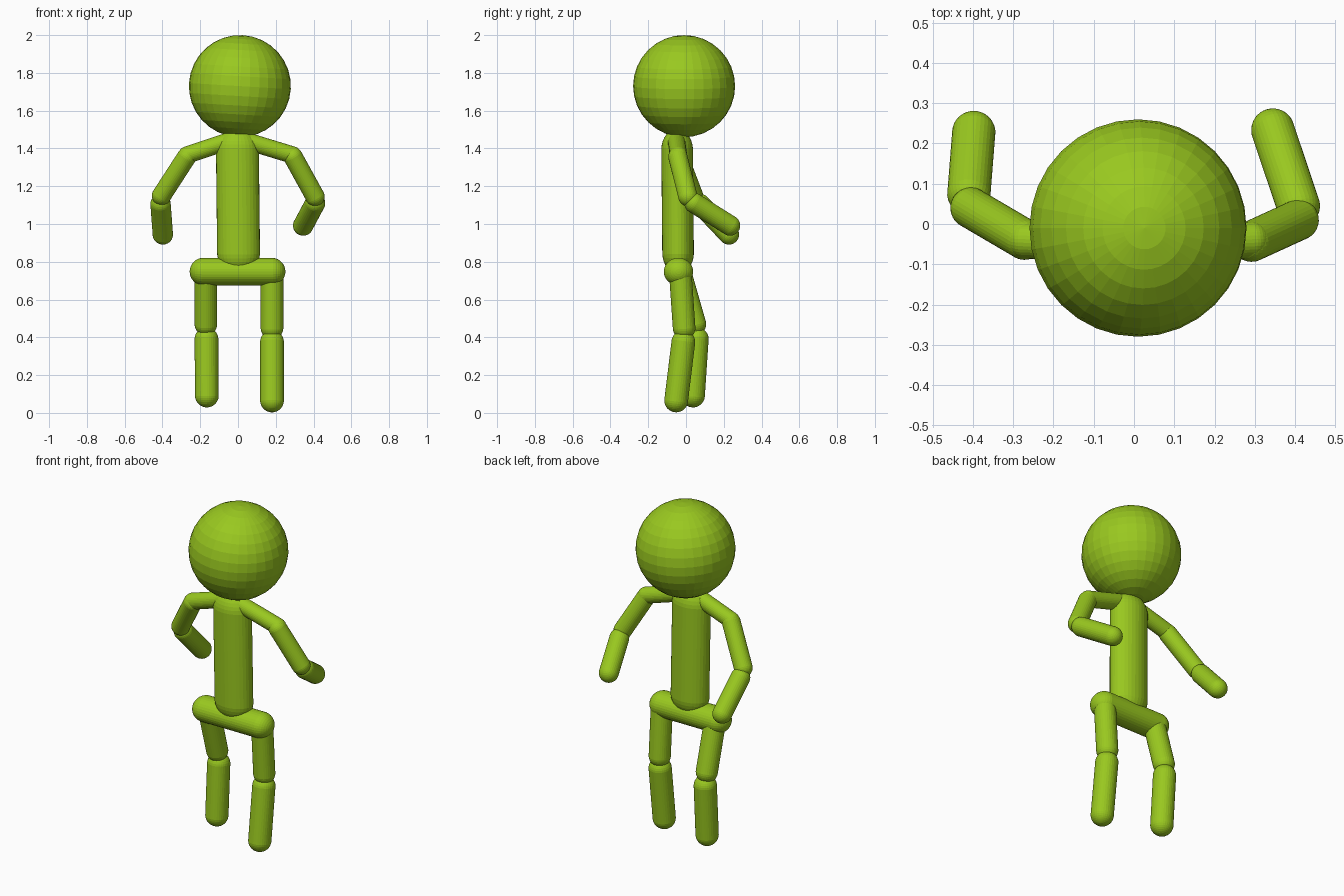
import bpy
import bmesh
from mathutils import Matrix, Vector

cube = bpy.data.objects.get("Cube")
if cube:
    bpy.data.objects.remove(cube, do_unlink=True)

green = bpy.data.materials.new("lime_green")
green.use_nodes = True
COLOUR = (0.32, 0.58, 0.014, 1)
green.diffuse_color = COLOUR
green.node_tree.nodes["Principled BSDF"].inputs["Base Color"].default_value = COLOUR


def finish(name, bm, matrix):
    mesh = bpy.data.meshes.new(name)
    bm.to_mesh(mesh)
    bm.free()
    mesh.materials.append(green)
    obj = bpy.data.objects.new(name, mesh)
    obj.matrix_world = matrix
    bpy.context.collection.objects.link(obj)
    return obj


def capsule(name, start, end, radius, depth=None):
    """Round-ended limb between two cap centres; depth flattens it along y."""
    a, b = Vector(start), Vector(end)
    axis = b - a
    bm = bmesh.new()
    bmesh.ops.create_uvsphere(bm, u_segments=32, v_segments=17, radius=radius)
    for v in bm.verts:
        v.co.y *= (depth or radius) / radius
        v.co.z += axis.length / 2 * (1 if v.co.z > 0 else -1)
    turn = Vector((0, 0, 1)).rotation_difference(axis).to_matrix().to_4x4()
    return finish(name, bm, Matrix.Translation((a + b) / 2) @ turn)


def chain(side, parts):
    for part, start, end, radius in parts:
        capsule(side + "_" + part, start, end, radius)


# Head, tipped very slightly
bm = bmesh.new()
bmesh.ops.create_uvsphere(bm, u_segments=32, v_segments=16, radius=0.27)
finish("head", bm, Matrix.Translation((0.01, -0.01, 1.73)) @ Matrix.Rotation(0.06, 4, "Y"))

# Trunk
capsule("torso", (0.003, -0.042, 0.85), (-0.003, -0.047, 1.39), 0.114, 0.084)
capsule("pelvis", (-0.183, -0.04, 0.748), (0.178, -0.04, 0.748), 0.073, 0.078)

# Arms
chain("left", [
    ("shoulder", (0.06, -0.05, 1.435), (0.29, -0.04, 1.365), 0.046),
    ("upper_arm", (0.292, -0.043, 1.355), (0.408, 0.01, 1.145), 0.051),
    ("forearm", (0.408, 0.045, 1.11), (0.345, 0.233, 0.992), 0.054),
])
chain("right", [
    ("shoulder", (-0.06, -0.05, 1.435), (-0.27, -0.04, 1.365), 0.046),
    ("upper_arm", (-0.272, -0.038, 1.355), (-0.405, 0.04, 1.15), 0.051),
    ("forearm", (-0.41, 0.075, 1.105), (-0.398, 0.227, 0.945), 0.054),
])

# Legs
chain("left", [
    ("thigh", (0.18, -0.03, 0.74), (0.18, -0.01, 0.45), 0.06),
    ("shin", (0.18, -0.014, 0.375), (0.18, -0.052, 0.066), 0.063),
])
chain("right", [
    ("thigh", (-0.17, -0.03, 0.74), (-0.17, 0.047, 0.47), 0.06),
    ("shin", (-0.167, 0.057, 0.39), (-0.165, 0.037, 0.092), 0.063),
])
